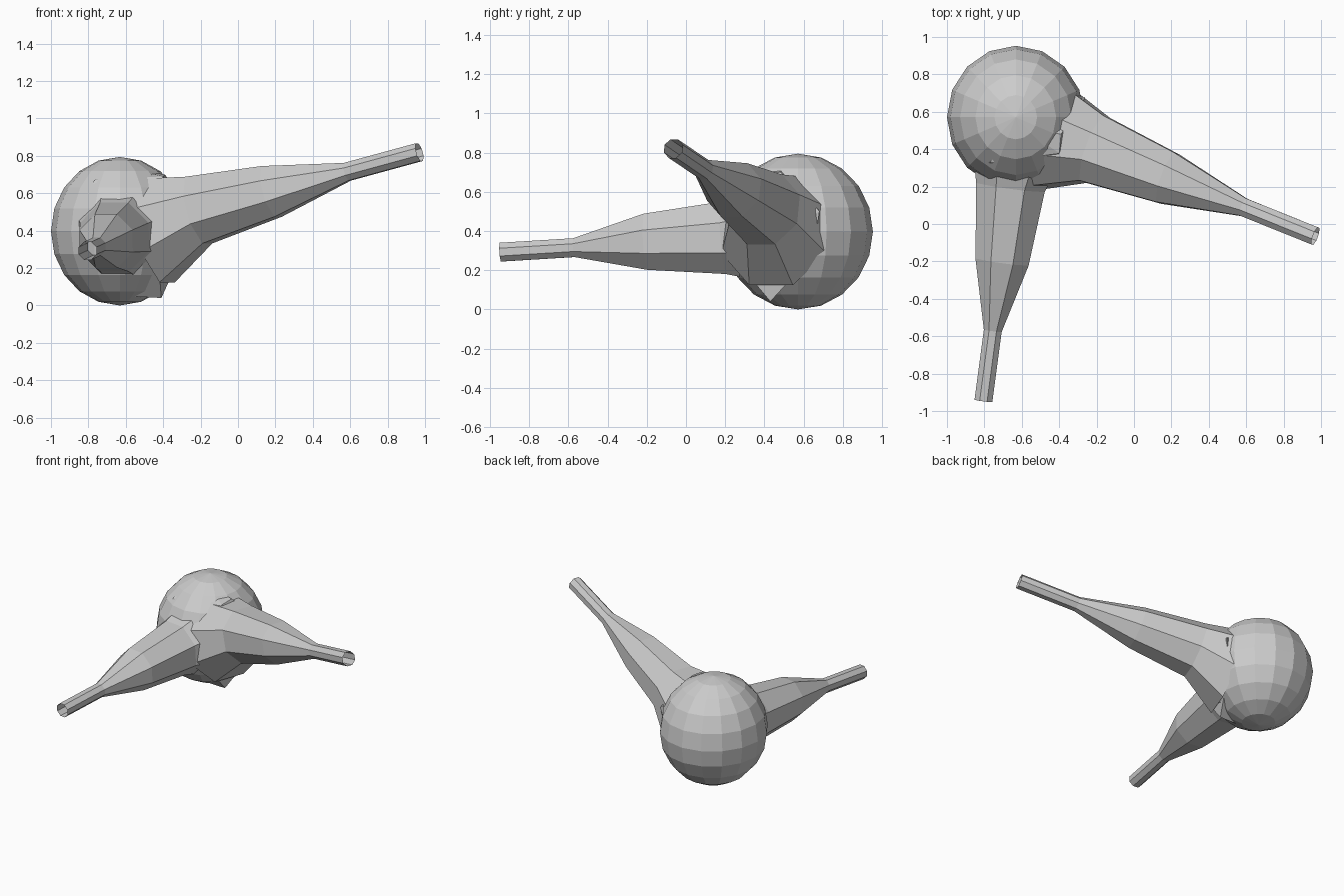
import bpy, bmesh
from math import cos, sin, pi
from mathutils import Vector

if "Cube" in bpy.data.objects:
    bpy.data.objects.remove(bpy.data.objects["Cube"])


def finish(bm, name):
    bmesh.ops.recalc_face_normals(bm, faces=bm.faces)
    mesh = bpy.data.meshes.new(name)
    bm.to_mesh(mesh)
    bm.free()
    ob = bpy.data.objects.new(name, mesh)
    bpy.context.collection.objects.link(ob)
    return ob


def arm(name, stations, sides=8):
    """Open faceted tube lofted through (centre, radius) stations."""
    bm = bmesh.new()
    axis = (Vector(stations[-1][0]) - Vector(stations[0][0])).normalized()
    side = axis.cross(Vector((0, 0, 1))).normalized()
    up = side.cross(axis)
    rings = []
    for c, r in stations:
        rings.append([bm.verts.new(Vector(c) + r * (side * cos(a) + up * sin(a)))
                      for a in ((k + 0.5) * 2 * pi / sides for k in range(sides))])
    for a, b in zip(rings, rings[1:]):
        for k in range(sides):
            n = (k + 1) % sides
            bm.faces.new((a[k], a[n], b[n], b[k]))
    return finish(bm, name)


# Round body
bm = bmesh.new()
bmesh.ops.create_uvsphere(bm, u_segments=16, v_segments=10, radius=1)
for v in bm.verts:
    v.co = Vector((-0.632 + 0.368 * v.co.x, 0.571 + 0.382 * v.co.y,
                   0.397 + 0.397 * v.co.z))
finish(bm, "body")

# Front arm, swelling towards the body
arm("front_arm", [
    ((-0.63, 0.36, 0.38), 0.25),
    ((-0.66, 0.20, 0.365), 0.20),
    ((-0.705, -0.20, 0.345), 0.155),
    ((-0.755, -0.57, 0.315), 0.052),
    ((-0.805, -0.945, 0.292), 0.052)])

# Side arm, rising to the right
arm("side_arm", [
    ((-0.45, 0.46, 0.40), 0.31),
    ((-0.21, 0.40, 0.51), 0.20),
    ((0.18, 0.245, 0.61), 0.152),
    ((0.585, 0.09, 0.715), 0.053),
    ((0.97, -0.065, 0.82), 0.053)])

# Angular web filling the gap between the arms and the body
bm = bmesh.new()
for p in [(-0.77, 0.33, 0.67), (-0.40, 0.38, 0.69), (-0.39, 0.48, 0.70),
          (-0.84, 0.28, 0.42), (-0.80, 0.29, 0.22), (-0.47, 0.21, 0.46),
          (-0.43, 0.22, 0.29), (-0.41, 0.43, 0.04), (-0.60, 0.42, 0.05),
          (-0.26, 0.68, 0.50), (-0.30, 0.65, 0.28), (-0.62, 0.52, 0.74)]:
    bm.verts.new(p)
res = bmesh.ops.convex_hull(bm, input=bm.verts)
loose = [v for v in bm.verts if not v.link_faces]
bmesh.ops.delete(bm, geom=loose, context='VERTS')
finish(bm, "joint_web")
